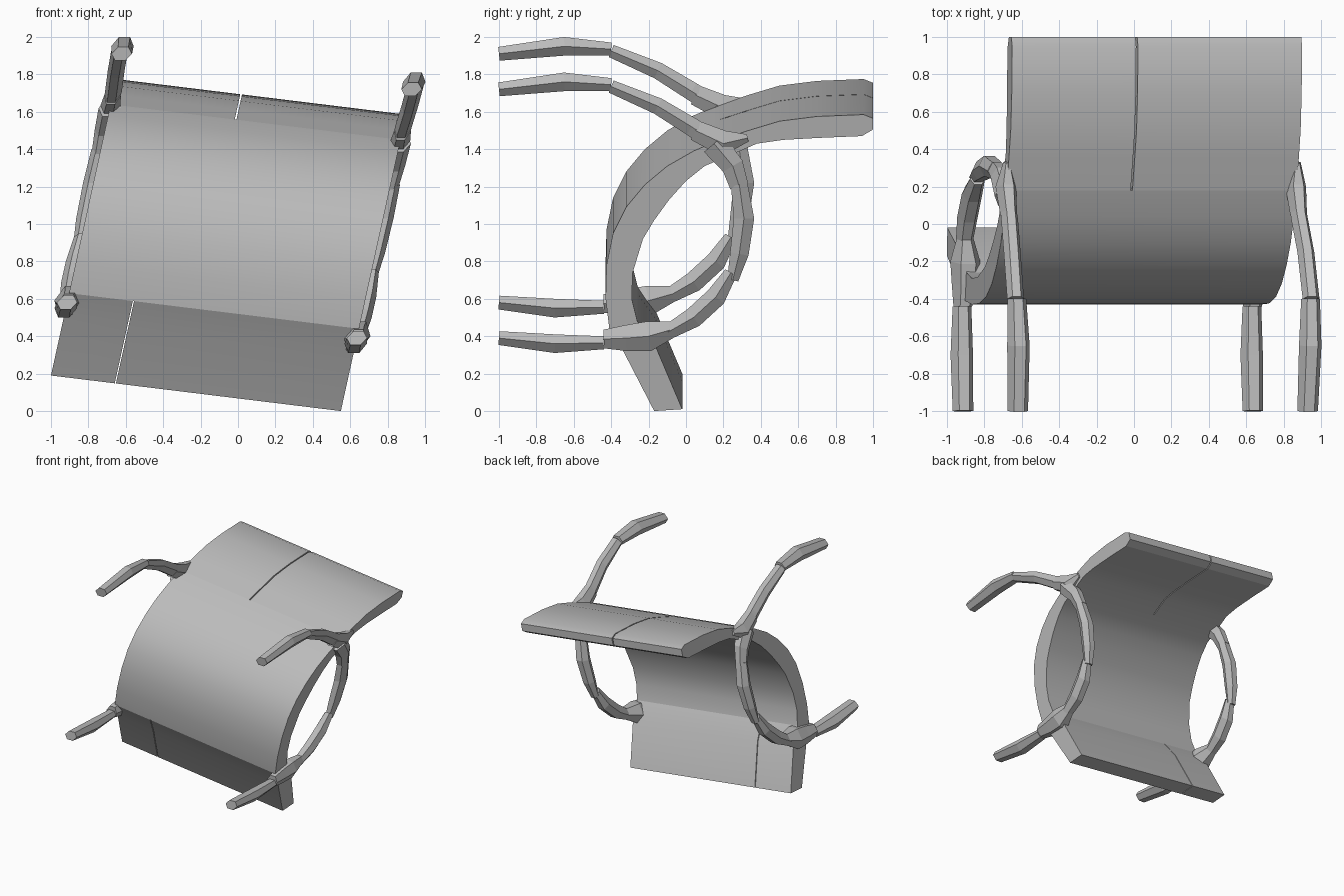
import bpy, math
from mathutils import Vector

cube = bpy.data.objects.get("Cube")
if cube:
    bpy.data.objects.remove(cube, do_unlink=True)

GREY = (0.5, 0.5, 0.5, 1)
grey = bpy.data.materials.new("plain grey")
grey.use_nodes = True
grey.diffuse_color = GREY
grey.node_tree.nodes["Principled BSDF"].inputs["Base Color"].default_value = GREY


def place(t, y, z, out=0.0):
    """Lean the chair: t = 0 is its left side, t = 1 its right side."""
    return (0.55 + 0.22 * z - 1.55 * t + out, y, z + 0.19 * t)


def make(name, verts, faces, smooth=None):
    mesh = bpy.data.meshes.new(name)
    mesh.from_pydata(verts, [], faces)
    mesh.materials.append(grey)
    obj = bpy.data.objects.new(name, mesh)
    bpy.context.collection.objects.link(obj)
    bpy.ops.object.select_all(action='DESELECT')
    obj.select_set(True)
    bpy.context.view_layer.objects.active = obj
    bpy.ops.object.mode_set(mode='EDIT')
    bpy.ops.mesh.select_all(action='SELECT')
    bpy.ops.mesh.normals_make_consistent(inside=False)
    bpy.ops.object.mode_set(mode='OBJECT')
    if smooth:
        bpy.ops.object.shade_smooth_by_angle(angle=math.radians(smooth))
    return obj


def panel(name, outer, inner, t0, t1):
    """Slab between two matching side curves, stretched across the width."""
    n = len(outer)
    verts = [place(t, y, z) for t in (t0, t1) for y, z in outer + inner]
    m = 2 * n
    faces = []
    for i in range(n - 1):
        for a, b in ((i, i + 1), (n + i + 1, n + i)):
            faces.append((a, b, m + b, m + a))
        for k in (0, m):
            faces.append((k + i, k + i + 1, k + n + i + 1, k + n + i))
    for i in (0, n - 1):
        faces.append((i, n + i, m + n + i, m + i))
    make(name, verts, faces, 25)


def bar(name, path, t, sides=6):
    """Faceted bar; path points are (y, z, half width, half depth, outward)."""
    verts, faces = [], []
    side = 1 if t == 0 else -1
    for i, (y, z, w, d, out) in enumerate(path):
        a = Vector(path[max(i - 1, 0)][:2])
        b = Vector(path[min(i + 1, len(path) - 1)][:2])
        ny, nz = (b - a).normalized().yx * Vector((-1, 1))
        for k in range(sides):
            ang = math.tau * k / sides
            c, s = w * math.cos(ang), d * math.sin(ang) * 1.15
            verts.append(place(t, y + ny * s, z + nz * s, side * out + c))
    for i in range(len(path) - 1):
        for k in range(sides):
            j = (k + 1) % sides
            faces.append((i * sides + k, i * sides + j,
                          (i + 1) * sides + j, (i + 1) * sides + k))
    faces.append(tuple(range(sides)))
    faces.append(tuple(range(len(verts) - sides, len(verts))))
    make(name, verts, faces)


# Curved shell, from the lower skirt over the bulge to the flat wing
skirt_out = [(-0.17, 0), (-0.33, 0.31), (-0.41, 0.44)]
skirt_in = [(-0.02, 0.01), (-0.16, 0.34), (-0.26, 0.48)]
bulge_out = [(-0.41, 0.44), (-0.43, 0.6), (-0.425, 0.78), (-0.39, 0.95),
             (-0.32, 1.09), (-0.22, 1.21), (-0.1, 1.31), (0.04, 1.39), (0.18, 1.45)]
bulge_in = [(-0.26, 0.48), (-0.29, 0.6), (-0.285, 0.74), (-0.23, 0.92),
            (-0.17, 1.02), (-0.09, 1.13), (0, 1.23), (0.1, 1.31), (0.22, 1.36)]
wing_out = [(0.18, 1.45), (0.35, 1.505), (0.5, 1.55), (0.7, 1.575),
            (0.95, 1.585), (1, 1.565)]
wing_in = [(0.22, 1.36), (0.38, 1.43), (0.52, 1.45), (0.7, 1.46),
           (0.94, 1.47), (1, 1.505)]

panel("curved_shell", bulge_out, bulge_in, 0, 1)
panel("wide_skirt", skirt_out, skirt_in, 0, 0.776)
panel("narrow_skirt", skirt_out, skirt_in, 0.78, 1)
panel("left_wing", wing_out, wing_in, 0, 0.566)
panel("right_wing", wing_out, wing_in, 0.572, 1)

# Legs, their sockets and the looping arms on both sides
for t, label in ((0, "left"), (1, "right")):
    bar(label + "_upper_socket", [(0.33, 1.46, 0.02, 0.02, 0), (0.2, 1.43, 0.055, 0.07, 0),
                                  (0.05, 1.5, 0.045, 0.055, 0)], t)
    bar(label + "_upper_thigh", [(0.17, 1.43, 0.04, 0.05, 0), (0.03, 1.52, 0.045, 0.05, 0),
                                 (-0.15, 1.63, 0.045, 0.045, 0.01),
                                 (-0.4, 1.735, 0.045, 0.035, 0.015)], t)
    bar(label + "_upper_foot", [(-0.4, 1.745, 0.05, 0.035, 0.01), (-0.65, 1.76, 0.06, 0.05, 0.005),
                                (-1, 1.72, 0.055, 0.037, 0)], t)
    bar(label + "_lower_socket", [(-0.44, 0.385, 0.05, 0.05, 0), (-0.32, 0.39, 0.07, 0.07, -0.01),
                                  (-0.2, 0.4, 0.08, 0.08, -0.01), (-0.06, 0.44, 0.04, 0.04, 0)], t)
    bar(label + "_lower_foot", [(-0.44, 0.365, 0.05, 0.035, 0), (-0.7, 0.36, 0.06, 0.05, 0),
                                (-1, 0.39, 0.055, 0.037, 0)], t)
    bar(label + "_lower_arm", [(-0.1, 0.42, 0.045, 0.04, 0), (0.04, 0.5, 0.055, 0.055, 0),
                               (0.16, 0.61, 0.055, 0.055, 0), (0.24, 0.74, 0.04, 0.035, 0)], t)
    bar(label + "_upper_arm", [(0.25, 0.7, 0.035, 0.03, 0), (0.285, 0.84, 0.05, 0.05, 0),
                               (0.31, 1.03, 0.055, 0.055, 0), (0.285, 1.21, 0.05, 0.045, 0)], t)
    bar(label + "_arm_joint", [(0.285, 1.2, 0.045, 0.05, 0), (0.25, 1.31, 0.055, 0.06, 0),
                               (0.15, 1.43, 0.06, 0.07, 0)], t)
